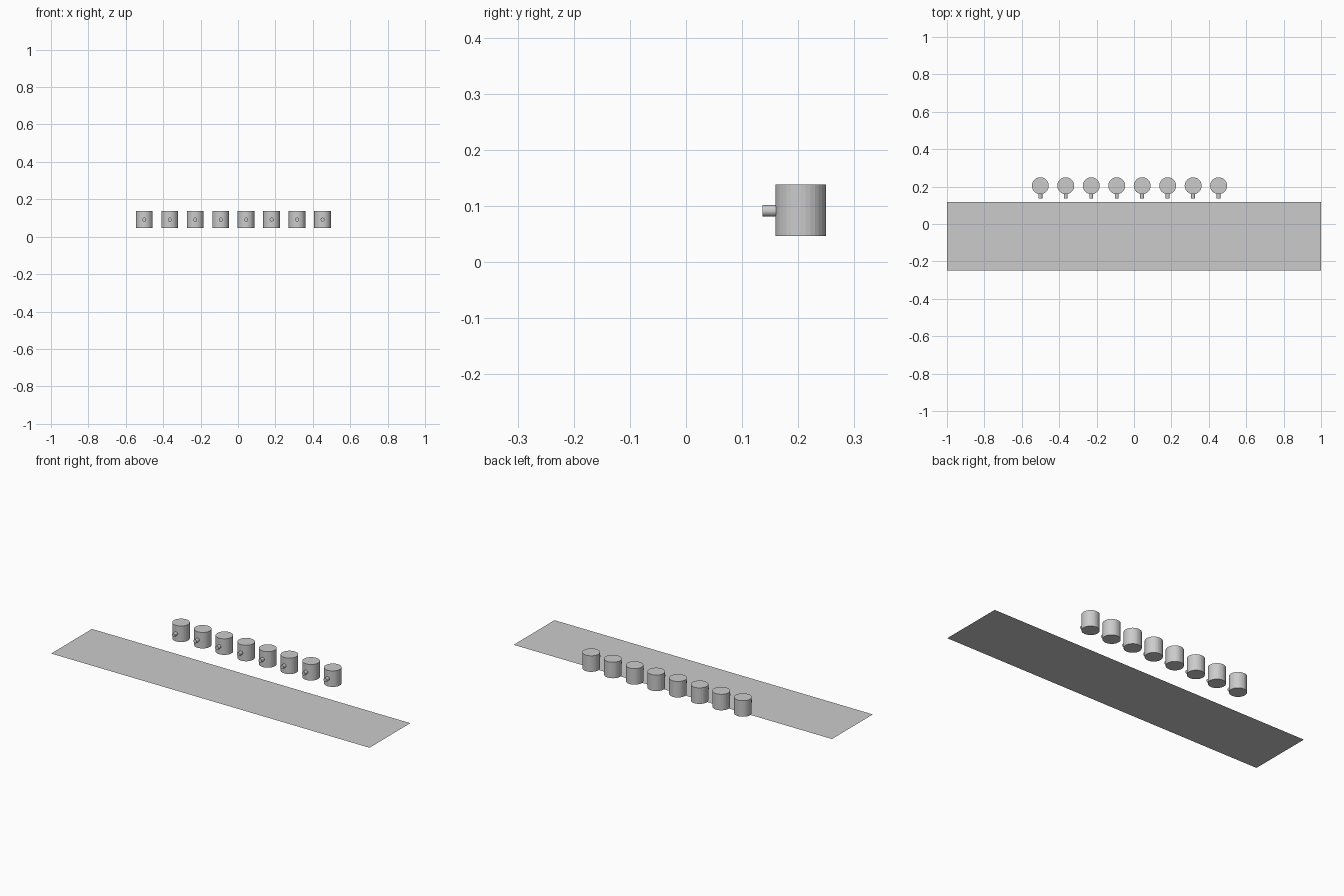
import bpy, math

if "Cube" in bpy.data.objects:
    bpy.data.objects.remove(bpy.data.objects["Cube"])

grey = bpy.data.materials.new("light_grey")
grey.diffuse_color = (0.6, 0.6, 0.6, 1)
grey.use_nodes = True
grey.node_tree.nodes["Principled BSDF"].inputs["Base Color"].default_value = grey.diffuse_color


def finish(name):
    obj = bpy.context.object
    obj.name = name
    obj.data.materials.append(grey)
    return obj


# flat ground strip
bpy.ops.mesh.primitive_plane_add(size=1, location=(0, -0.065, 0))
strip = finish("flat_strip")
strip.scale = (2, 0.366, 1)

# row of eight canisters, each with a short spout facing the front
for i in range(8):
    x = -0.501 + i * 0.1362
    bpy.ops.mesh.primitive_cylinder_add(vertices=32, radius=0.0452, depth=0.091,
                                        location=(x, 0.2045, 0.0925))
    finish(f"canister_{i + 1}")
    bpy.ops.mesh.primitive_cylinder_add(vertices=32, radius=0.0105, depth=0.035,
                                        location=(x, 0.1535, 0.0915),
                                        rotation=(math.pi / 2, 0, 0))
    finish(f"spout_{i + 1}")
